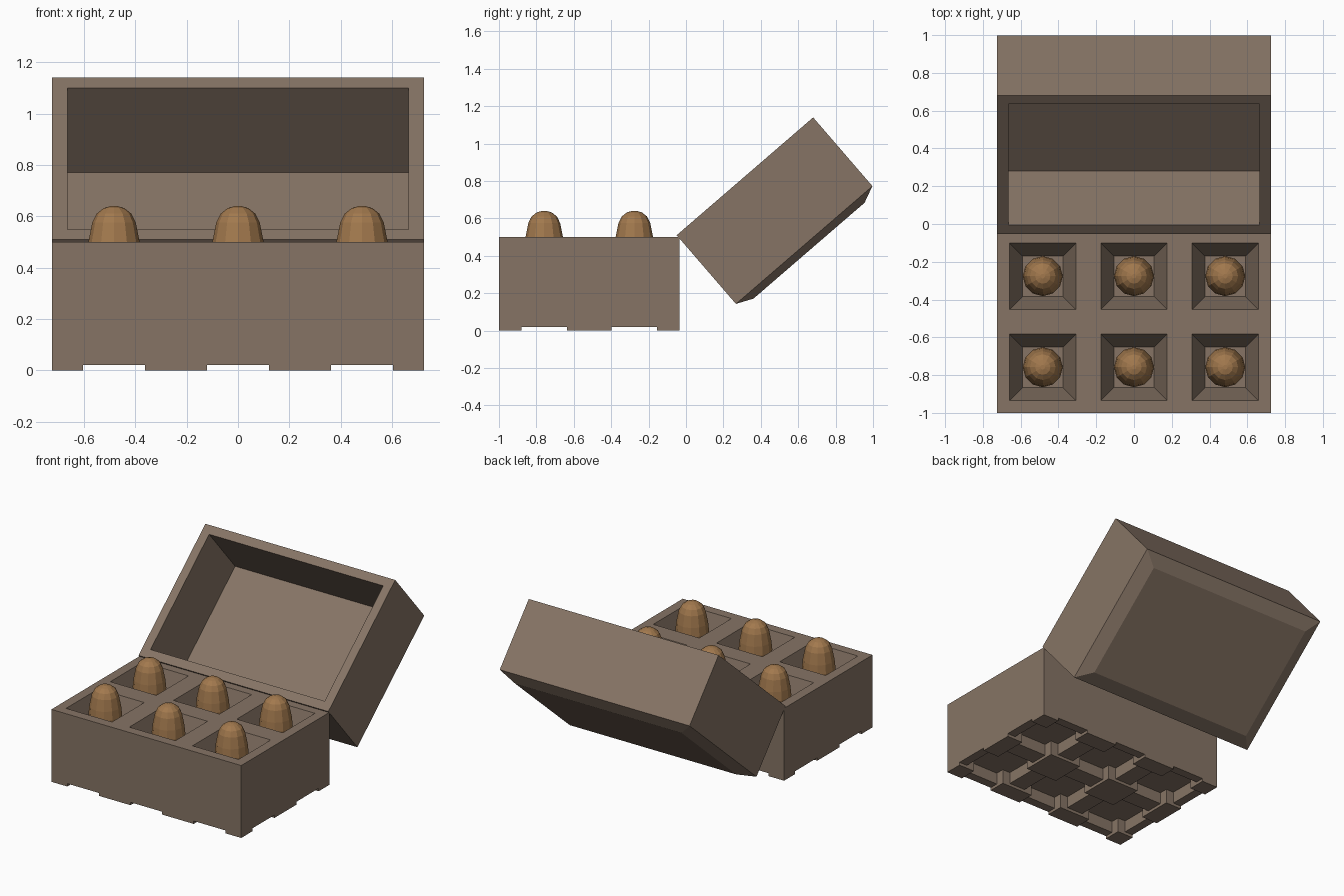
import bpy, bmesh, math
from mathutils import Vector

if "Cube" in bpy.data.objects:
    bpy.data.objects.remove(bpy.data.objects["Cube"])


def material(name, color):
    m = bpy.data.materials.new(name)
    m.diffuse_color = (*color, 1)
    m.use_nodes = True
    m.node_tree.nodes["Principled BSDF"].inputs["Base Color"].default_value = m.diffuse_color
    return m


BOX = material("box_brown", (0.24, 0.175, 0.13))
EGG = material("egg_brown", (0.36, 0.19, 0.075))


def finish(name, bm, mat=None):
    bmesh.ops.recalc_face_normals(bm, faces=bm.faces)
    me = bpy.data.meshes.new(name)
    bm.to_mesh(me)
    bm.free()
    if mat:
        me.materials.append(mat)
    ob = bpy.data.objects.new(name, me)
    bpy.context.collection.objects.link(ob)
    return ob


def rings(bm, loops):
    """Bridge a list of vertex loops and cap both ends."""
    vs = [[bm.verts.new(p) for p in loop] for loop in loops]
    n = len(vs[0])
    for a, b in zip(vs, vs[1:]):
        for i in range(n):
            j = (i + 1) % n
            bm.faces.new((a[i], a[j], b[j], b[i]))
    bm.faces.new(vs[0])
    bm.faces.new(vs[-1])


def rect(cx, cy, hx, hy, z):
    return [(cx + sx * hx, cy + sy * hy, z)
            for sx, sy in ((-1, -1), (1, -1), (1, 1), (-1, 1))]


def block(bm, cx, cy, hx, hy, z0, z1):
    rings(bm, [rect(cx, cy, hx, hy, z0), rect(cx, cy, hx, hy, z1)])


def cut(target, bm):
    cutter = finish("cutter", bm)
    cutter.hide_render = True
    mod = target.modifiers.new("cut", 'BOOLEAN')
    mod.operation = 'DIFFERENCE'
    mod.solver = 'EXACT'
    mod.object = cutter
    bpy.context.view_layer.objects.active = target
    bpy.ops.object.modifier_apply(modifier=mod.name)
    bpy.data.objects.remove(cutter)


XS = (-0.483, 0, 0.483)
YS = (-0.758, -0.276)
CELLS = [(x, y) for x in XS for y in YS]
N = 0.121   # half width of a foot notch

# Base box
bm = bmesh.new()
block(bm, 0, -0.5175, 0.725, 0.4825, 0, 0.5)
base = finish("base", bm, BOX)

# Tapered egg pockets
bm = bmesh.new()
for x, y in CELLS:
    t = 0.175 + 0.07 * 0.1 / 0.23
    rings(bm, [rect(x, y - 0.001, 0.107, 0.107, 0.27),
               rect(x, y - 0.001, t, t, 0.6)])
cut(base, bm)

# Shallow channels under the base, leaving the feet
bm = bmesh.new()
for x in XS:
    block(bm, x, -0.5, N, 1, -0.1, 0.02)
cut(base, bm)
bm = bmesh.new()
for y in YS:
    block(bm, 0, y, 1, N, -0.1, 0.02)
cut(base, bm)

# Cross-shaped hollows under each pocket
for hx, hy in ((0.18, N), (N, 0.18)):
    bm = bmesh.new()
    for x, y in CELLS:
        block(bm, x, y, hx, hy, -0.1, 0.1)
    cut(base, bm)

# Open lid: u runs from hinge to free edge, v runs outward
H = Vector((0, -0.05, 0.51))
ang = math.atan2(0.63, 0.73)
U = Vector((0, math.cos(ang), math.sin(ang)))
V = Vector((0, math.sin(ang), -math.cos(ang)))
L = 0.964


def lid_ring(inset, v):
    return [H + Vector((x, 0, 0)) + U * u + V * v
            for x, u, _ in rect(0, L / 2, 0.725 - inset, L / 2 - inset, 0)]


bm = bmesh.new()
rings(bm, [lid_ring(0.06, 0.435), lid_ring(0.06, 0), lid_ring(0, 0),
           lid_ring(0, 0.485), lid_ring(0.09, 0.525)])
finish("lid", bm, BOX)

# Eggs
PROFILE = ((0.05, 0.272), (0.085, 0.33), (0.106, 0.44), (0.1, 0.5),
           (0.085, 0.575), (0.068, 0.61), (0.04, 0.632), (0.012, 0.64))
SIDES = 12
for k, (x, y) in enumerate(CELLS):
    bm = bmesh.new()
    rings(bm, [[(x + r * math.cos(2 * math.pi * i / SIDES),
                 y + r * math.sin(2 * math.pi * i / SIDES), z)
                for i in range(SIDES)] for r, z in PROFILE])
    finish(f"egg_{k + 1}", bm, EGG)
